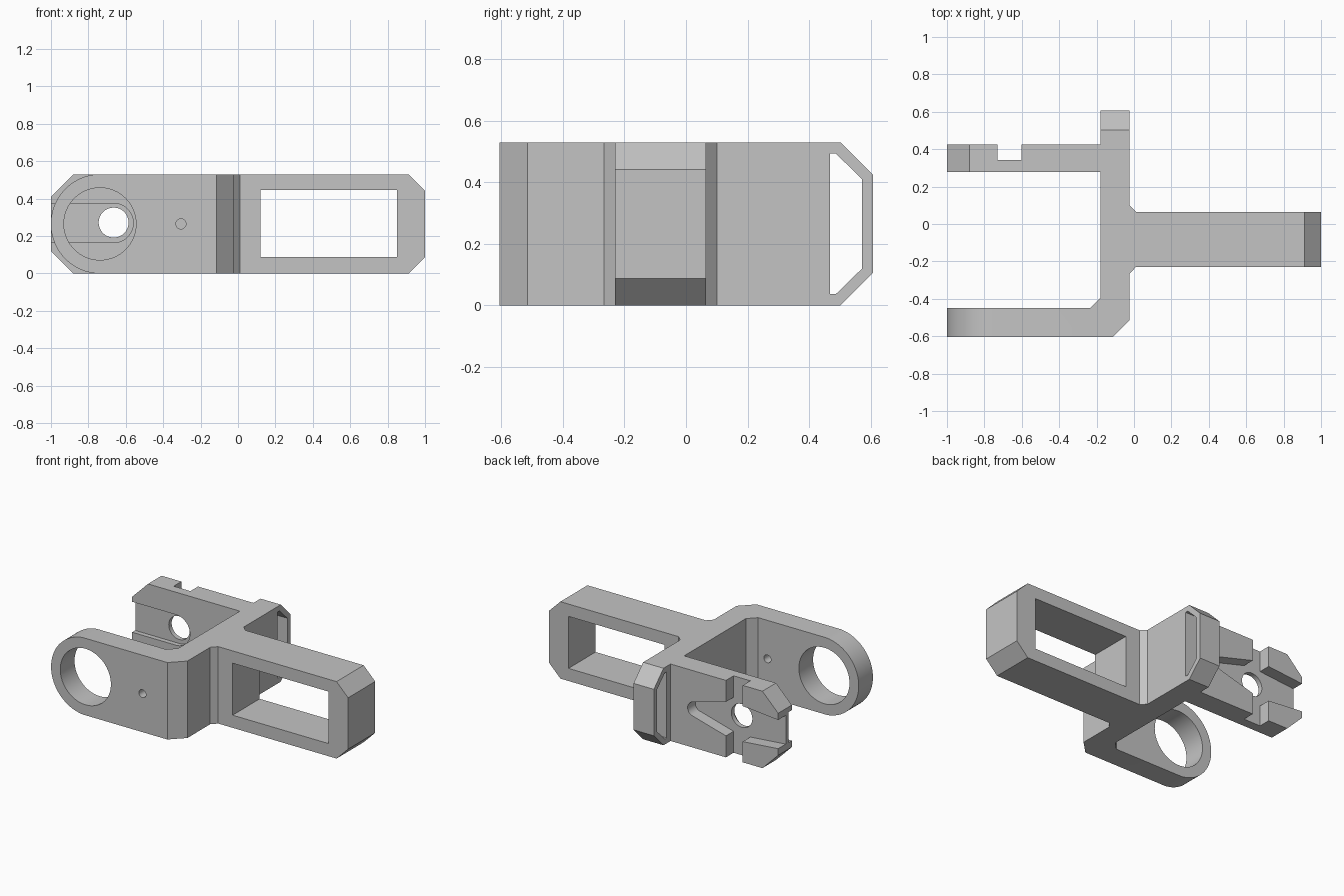
import bpy, bmesh
from math import sin, cos, pi, radians

cube = bpy.data.objects.get("Cube")
if cube:
    bpy.data.objects.remove(cube, do_unlink=True)

H = 0.53          # overall height
MID = H / 2

grey = bpy.data.materials.new("plain grey")
grey.use_nodes = True
grey.diffuse_color = (0.55, 0.55, 0.55, 1)
grey.node_tree.nodes["Principled BSDF"].inputs["Base Color"].default_value = (0.55, 0.55, 0.55, 1)


def prism(name, pts, axis, lo, hi):
    """Extrude a closed 2D profile along one axis."""
    place = {"x": lambda a, b, t: (t, a, b),
             "y": lambda a, b, t: (a, t, b),
             "z": lambda a, b, t: (a, b, t)}[axis]
    bm = bmesh.new()
    face = bm.faces.new([bm.verts.new(place(a, b, lo)) for a, b in pts])
    ext = bmesh.ops.extrude_face_region(bm, geom=[face])
    moved = [g for g in ext["geom"] if isinstance(g, bmesh.types.BMVert)]
    bmesh.ops.translate(bm, verts=moved, vec=place(0, 0, hi - lo))
    bmesh.ops.recalc_face_normals(bm, faces=bm.faces)
    mesh = bpy.data.meshes.new(name)
    bm.to_mesh(mesh)
    bm.free()
    mesh.materials.append(grey)
    obj = bpy.data.objects.new(name, mesh)
    bpy.context.collection.objects.link(obj)
    return obj


def arc(cx, cz, r, start, end, n):
    return [(cx + r * cos(start + (end - start) * i / n),
             cz + r * sin(start + (end - start) * i / n)) for i in range(n + 1)]


def circle(cx, cz, r, n=48):
    return arc(cx, cz, r, 0, 2 * pi, n)[:-1]


def box(a0, a1, b0, b1):
    return [(a0, b0), (a1, b0), (a1, b1), (a0, b1)]


# Bracket body: plan outline of stem, cross plate and both arms
plan = [(1, -0.23), (1, 0.065), (0.01, 0.065), (-0.025, 0.1), (-0.025, 0.607),
        (-0.18, 0.607), (-0.18, 0.425), (-1, 0.425), (-1, 0.277), (-0.18, 0.277),
        (-0.18, -0.395), (-0.235, -0.45), (-1, -0.45), (-1, -0.605),
        (-0.115, -0.605), (-0.025, -0.515), (-0.025, -0.267), (0.01, -0.23)]
body = prism("bracket_body", plan, "z", 0, H)

cutters = []


def cut(pts, axis, lo, hi):
    obj = prism("cutter", pts, axis, lo, hi)
    obj.hide_render = True
    cutters.append(obj)


def corner_cuts(edge, size, axis, lo, hi):
    """Chamfer the top and bottom corners at one end."""
    s = 1 if edge > 0 else -1
    for flip in (False, True):
        pts = [(edge - s * (size + 0.1), -0.1), (edge + s * 0.1, -0.1),
               (edge + s * 0.1, size + 0.1)]
        cut([(a, H - b if flip else b) for a, b in pts], axis, lo, hi)


# Chamfered ends of stem, rear arm and lug
corner_cuts(1, 0.088, "y", -0.4, 0.2)
corner_cuts(-1, 0.12, "y", 0.2, 0.5)
corner_cuts(0.607, 0.105, "x", -0.3, 0.1)

# Stem window
cut(box(0.12, 0.85, 0.087, 0.445), "y", -0.4, 0.2)

# Front arm: rounded end, large eye and pin hole
cut(arc(-0.735, MID, 0.266, pi / 2, 3 * pi / 2, 40)
    + [(-0.735, -0.1), (-1.1, -0.1), (-1.1, H + 0.1), (-0.735, H + 0.1)], "y", -0.7, -0.2)
cut(circle(-0.738, MID, 0.193, 64), "y", -0.7, -0.2)
cut(circle(-0.305, MID, 0.027, 20), "y", -0.7, -0.2)

# Lug slit
cut([(0.467, 0.037), (0.487, 0.037), (0.572, 0.12), (0.572, H - 0.12),
     (0.487, H - 0.037), (0.467, H - 0.037)], "x", -0.3, 0.1)

# Rear arm outer face: upright groove and flared slots on both sides of it
FLOOR = 0.342
cut(box(-0.73, -0.602, -0.1, H + 0.1), "y", FLOOR, 0.5)
cut(arc(-0.36, MID, 0.05, radians(-65), radians(65), 12)
    + [(-0.65, MID + 0.13), (-0.65, MID - 0.13)], "y", FLOOR, 0.5)
cut([(-0.7, MID - 0.125), (-0.7, MID + 0.125), (-1.1, MID + 0.09), (-1.1, MID - 0.09)],
    "y", FLOOR, 0.5)

# Rear arm inner face: round-ended channel and through hole
cut(arc(-0.665, 0.27, 0.105, -pi / 2, pi / 2, 24) + [(-1.1, 0.375), (-1.1, 0.165)],
    "y", 0.2, 0.31)
cut(circle(-0.665, 0.272, 0.08), "y", 0.2, 0.5)

# Carve everything out of the body
bpy.context.view_layer.objects.active = body
for tool in cutters:
    mod = body.modifiers.new("carve", "BOOLEAN")
    mod.operation = "DIFFERENCE"
    mod.solver = "EXACT"
    mod.object = tool
    bpy.ops.object.modifier_apply(modifier=mod.name)
    bpy.data.objects.remove(tool, do_unlink=True)

bpy.ops.object.select_all(action="DESELECT")
body.select_set(True)
bpy.ops.object.shade_smooth_by_angle(angle=radians(25))
